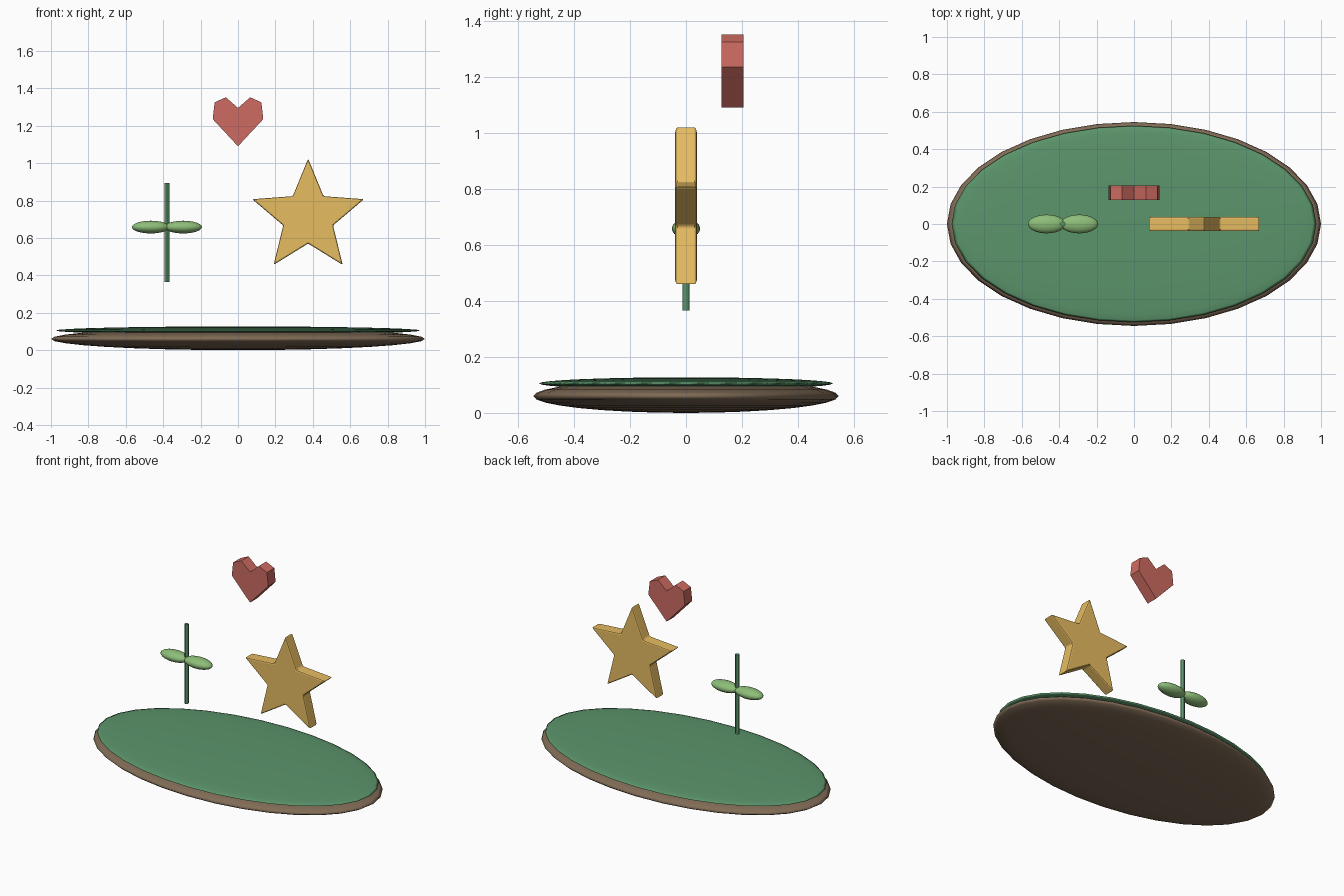
import bpy, bmesh
from math import sin, cos, pi

if "Cube" in bpy.data.objects:
    bpy.data.objects.remove(bpy.data.objects["Cube"])


def material(name, rgb):
    # display colour to linear
    m = bpy.data.materials.new(name)
    m.diffuse_color = [c ** 2.2 for c in rgb] + [1]
    m.use_nodes = True
    m.node_tree.nodes["Principled BSDF"].inputs["Base Color"].default_value = m.diffuse_color
    return m


GRASS = material("grass_green", (0.36, 0.58, 0.42))
SOIL = material("soil_brown", (0.50, 0.42, 0.34))
LEAF = material("leaf_green", (0.55, 0.74, 0.47))
GOLD = material("star_gold", (0.90, 0.73, 0.38))
RED = material("heart_red", (0.80, 0.42, 0.38))


def ellipsoid(name, loc, radii, mat, segments=32, rings=16):
    bpy.ops.mesh.primitive_uv_sphere_add(segments=segments, ring_count=rings, radius=1, location=loc)
    ob = bpy.context.object
    ob.name = name
    ob.scale = radii
    bpy.ops.object.transform_apply(location=False, rotation=False, scale=True)
    bpy.ops.object.shade_smooth()
    ob.data.materials.append(mat)
    return ob


def plate(name, points, y, depth, mat):
    # x-z outline extruded along y
    bm = bmesh.new()
    face = bm.faces.new([bm.verts.new((x, y - depth / 2, z)) for x, z in points])
    ext = bmesh.ops.extrude_face_region(bm, geom=[face])
    verts = [v for v in ext["geom"] if isinstance(v, bmesh.types.BMVert)]
    bmesh.ops.translate(bm, verts=verts, vec=(0, depth, 0))
    bmesh.ops.recalc_face_normals(bm, faces=bm.faces)
    me = bpy.data.meshes.new(name)
    bm.to_mesh(me)
    bm.free()
    ob = bpy.data.objects.new(name, me)
    bpy.context.collection.objects.link(ob)
    me.materials.append(mat)
    return ob


# island: soil with a thinner grass layer on top
ellipsoid("soil_base", (0, 0, 0.06), (1, 0.545, 0.06), SOIL)
ellipsoid("grass_top", (0, 0, 0.105), (0.975, 0.525, 0.022), GRASS)

# sprout: stem with a pair of leaves
bpy.ops.mesh.primitive_cylinder_add(vertices=12, radius=0.013, depth=0.53, location=(-0.38, 0, 0.63))
stem = bpy.context.object
stem.name = "sprout_stem"
stem.data.materials.append(GRASS)
bpy.ops.object.shade_smooth_by_angle()
for side, name in ((-1, "leaf_left"), (1, "leaf_right")):
    ellipsoid(name, (-0.38 + side * 0.087, 0, 0.658), (0.1, 0.05, 0.034), LEAF)

# five-pointed star with softened edges
outline = []
for i in range(10):
    r = 0.14 if i % 2 else 0.314
    a = i * pi / 5
    outline.append((0.375 + r * sin(a), 0.71 + r * cos(a)))
star = plate("star", outline, 0, 0.077, GOLD)
bevel = star.modifiers.new("soft_edges", "BEVEL")
bevel.width = 0.008
bevel.segments = 2

# faceted heart, mirrored half profile
half = [(0.135, 1.235), (0.125, 1.325), (0.065, 1.352)]
heart = [(0, 1.09)] + half + [(0, 1.295)] + [(-x, z) for x, z in reversed(half)]
plate("heart", heart, 0.166, 0.078, RED)
